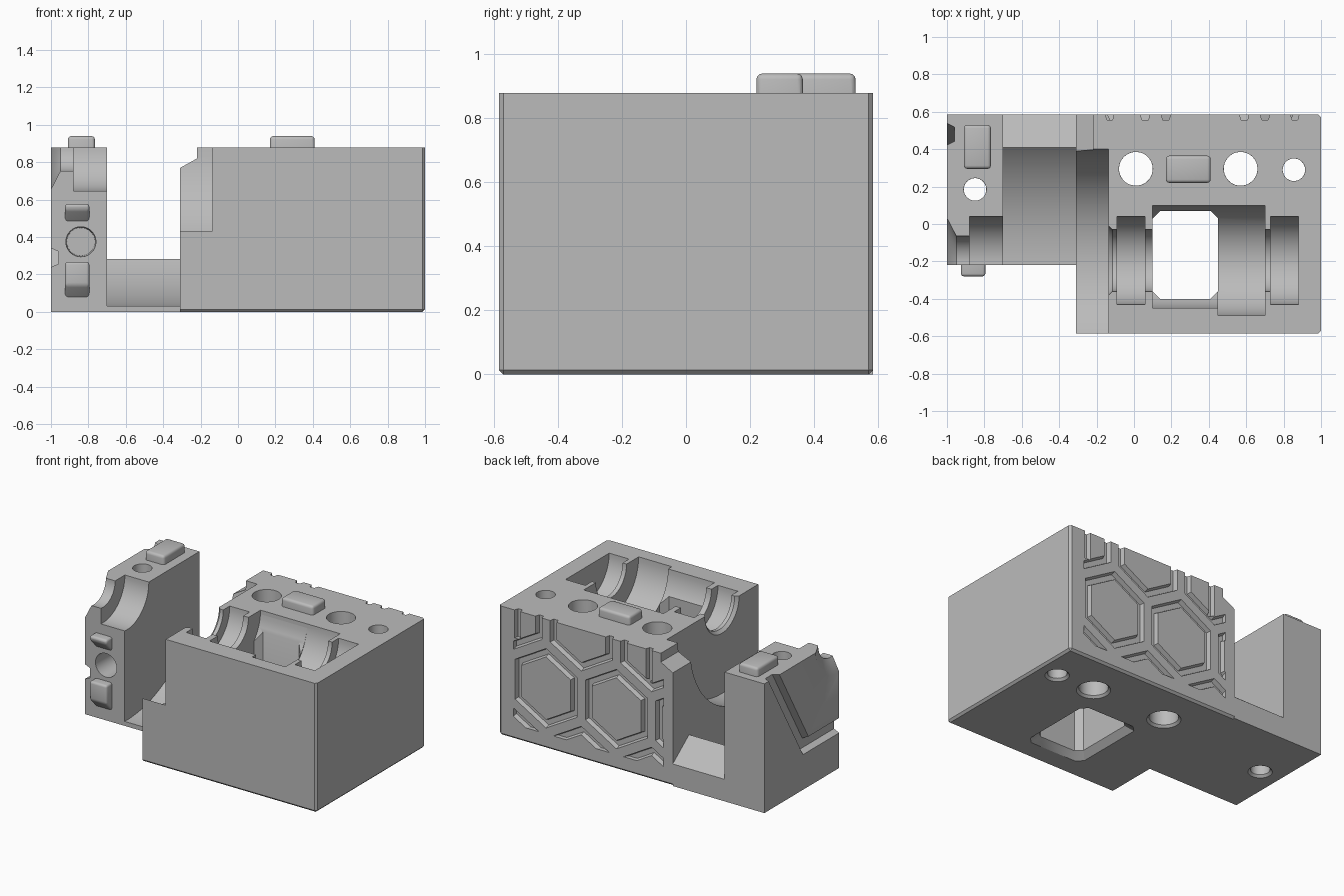
import bpy, bmesh
from math import cos, sin, pi, radians, sqrt
from mathutils import Vector

cube = bpy.data.objects.get("Cube")
if cube:
    bpy.data.objects.remove(cube, do_unlink=True)

grey = bpy.data.materials.new("plain_grey")
grey.use_nodes = True
colour = (0.5, 0.5, 0.5, 1)
grey.diffuse_color = colour
grey.node_tree.nodes["Principled BSDF"].inputs["Base Color"].default_value = colour

AY, AZ = -0.195, 0.88      # bearing axis, running along x
TOP, BACK = 0.88, 0.585


def loft(name, rings, loop=False):
    """Skin equal rings of points; cap the ends unless looped."""
    bm = bmesh.new()
    vs = [[bm.verts.new(p) for p in r] for r in rings]
    n = len(vs[0])
    pairs = list(zip(vs, vs[1:])) + ([(vs[-1], vs[0])] if loop else [])
    for a, b in pairs:
        for i in range(n):
            bm.faces.new((a[i], a[(i + 1) % n], b[(i + 1) % n], b[i]))
    if not loop:
        bm.faces.new(vs[0])
        bm.faces.new(vs[-1])
    bmesh.ops.recalc_face_normals(bm, faces=bm.faces)
    me = bpy.data.meshes.new(name)
    bm.to_mesh(me)
    bm.free()
    me.materials.append(grey)
    ob = bpy.data.objects.new(name, me)
    bpy.context.collection.objects.link(ob)
    return ob


def box(name, x, y, z):
    return loft(name, [[(x[i], y[j], h) for i, j in ((0, 0), (1, 0), (1, 1), (0, 1))] for h in z])


def along_x(name, profile, x0, x1):
    return loft(name, [[(x, y, z) for y, z in profile] for x in (x0, x1)])


def turned(axis, u, v, stations):
    """Round cutter from (position, radius) stations along an axis."""
    def put(p, a, b):
        return {"x": (p, a, b), "y": (a, p, b), "z": (a, b, p)}[axis]
    angles = [2 * pi * i / 64 for i in range(64)]
    return loft("cutter", [[put(p, u + r * cos(t), v + r * sin(t)) for t in angles]
                           for p, r in stations])


def bearing(x0, x1, r0, r1=None):
    return turned("x", AY, AZ, [(x0, r0), (x1, r1 or r0)])


def groove(path, width, depth, place, loop=False):
    """Mitred groove cutter; place(u, v, d) puts depth d into the face."""
    pts = [Vector(p) for p in path]
    n, rings = len(pts), []
    for i, p in enumerate(pts):
        a = p - pts[i - 1] if loop or i else pts[1] - p
        b = pts[(i + 1) % n] - p if loop or i < n - 1 else a
        a, b = a.normalized(), b.normalized()
        na, nb = Vector((-a.y, a.x)), Vector((-b.y, b.x))
        m = (na + nb) / (1 + na.dot(nb))
        section = ((-.5, 0), (.5, 0), (.3, depth), (-.3, depth))
        lip = 0.01
        rings.append([place(*(p + m * width * s), d if d else -lip) for s, d in section])
    return loft("cutter", rings, loop)


def clip(ob, co, no):
    """Trim away the part of a cutter beyond a plane."""
    bm = bmesh.new()
    bm.from_mesh(ob.data)
    bmesh.ops.bisect_plane(bm, geom=bm.verts[:] + bm.edges[:] + bm.faces[:],
                           plane_co=co, plane_no=no, clear_outer=True)
    bmesh.ops.holes_fill(bm, edges=[e for e in bm.edges if e.is_boundary], sides=0)
    bmesh.ops.recalc_face_normals(bm, faces=bm.faces)
    bm.to_mesh(ob.data)
    bm.free()


def bake(ob):
    me = bpy.data.meshes.new_from_object(ob.evaluated_get(bpy.context.evaluated_depsgraph_get()))
    ob.modifiers.clear()
    ob.data = me


def cut(ob, cutters):
    cutters = [c for c in cutters if len(c.data.polygons)]
    for c in cutters:
        mod = ob.modifiers.new("cut", "BOOLEAN")
        mod.operation, mod.solver, mod.object = "DIFFERENCE", "EXACT", c
    bake(ob)
    for c in cutters:
        bpy.data.objects.remove(c, do_unlink=True)


def bevel(ob, width, segments, test):
    bm = bmesh.new()
    bm.from_mesh(ob.data)
    edges = [e for e in bm.edges if test(*(v.co for v in e.verts))]
    bmesh.ops.bevel(bm, geom=edges, offset=width, segments=segments, affect="EDGES", profile=0.5)
    bm.to_mesh(ob.data)
    bm.free()


# Main block with its chamfered outer edges
block = box("main_block", (-0.31, 1), (-BACK, BACK), (0, TOP))
bevel(block, 0.014, 1, lambda a, b: max(a.x, b.x) > 0.9 and
      ((a.x > 0.9 and b.x > 0.9 and abs(a.y - b.y) < 0.01) or max(a.z, b.z) < 0.01))

# Bearing seats, wheel recess and the shaped back corner
cuts = [bearing(-0.4, -0.135, 0.595), bearing(-0.2, 0.75, 0.165),
        bearing(-0.136, -0.115, 0.185, 0.165),
        bearing(-0.09, 0.06, 0.235), bearing(0.45, 0.7, 0.295), bearing(0.73, 0.88, 0.235),
        turned("x", -0.175, AZ, [(0.1, 0.275), (0.451, 0.275)]),
        loft("cutter", [[(x, y, z) for x, z in ((-0.4, 0.72), (-0.31, 0.77), (-0.22, 0.82),
                                               (-0.22, 1), (-0.4, 1))] for y in (0.3, 0.7)])]


# Square drain with clipped corners and a flared mouth
def drain_ring(z, grow):
    hx, hy, c = 0.175 + grow, 0.235 + grow, 0.04
    corner = ((hx, hy - c), (hx - c, hy), (c - hx, hy), (-hx, hy - c),
              (-hx, c - hy), (c - hx, -hy), (hx - c, -hy), (hx, c - hy))
    return [(0.275 + x, -0.165 + y, z) for x, y in corner]


cuts.append(loft("cutter", [drain_ring(-0.01, 0.05), drain_ring(0.04, 0), drain_ring(TOP, 0)]))


def bolt_hole(x, y, r):
    return turned("z", x, y, [(-0.01, r + 0.025), (0.015, r), (TOP - 0.005, r), (1, r + 0.01)])


cuts += [bolt_hole(0.01, 0.295, 0.09), bolt_hole(0.57, 0.295, 0.09), bolt_hole(0.855, 0.29, 0.06)]


# Honeycomb grooves on the back face
def on_back(u, v, d):
    return (u, BACK - d, v)


pitch = 0.53
side = pitch / sqrt(3)
for row in (-1, 0, 1):
    for col in range(-1, 3):
        cx = 0.115 + pitch * (col + (0.5 if row else 0))
        cz = 0.41 + row * side * 1.5
        if cx > 1.1:
            continue
        ring = [(cx + 0.242 * sin(k * pi / 3), cz + 0.242 * cos(k * pi / 3)) for k in range(6)]
        g = groove(ring, 0.055, 0.03, on_back, True)
        for co, no in (((0.89, 0, 0), (1, 0, 0)), ((-0.24, 0, 0), (-1, 0, 0)),
                       ((0, 0, 0.1), (0, 0, -1))):
            clip(g, co, no)
        cuts.append(g)
cuts.append(groove([(0.86, 0.69), (0.86, 0.95)], 0.05, 0.029, on_back))
cuts.append(groove([(-0.13, 0.66), (-0.13, 0.95)], 0.05, 0.029, on_back))
cut(block, cuts)

# Side arm with bearing seat, bolt holes and slanted side groove
arm = box("side_arm", (-1, -0.7), (-0.22, BACK), (0, TOP))
cut(arm, [bearing(-0.88, -0.6, 0.235), bearing(-1.1, -0.87, 0.13),
          bearing(-1.01, -0.95, 0.245, 0.13),
          bolt_hole(-0.85, 0.185, 0.06),
          turned("y", -0.84, 0.375, [(-0.3, 0.085), (-0.215, 0.08), (0.02, 0.075)]),
          groove([(0.55, 1.0), (0.14, 0.29), (-0.3, 0.29)], 0.11, 0.04,
                 lambda u, v, d: (-1 + d, u, v))])

# Curved bridge joining block and arm
R = 0.85
ys = [0.41 - 0.63 * i / 32 for i in range(33)]
bridge = along_x("curved_bridge", [(-0.22, 0), (BACK, 0), (BACK, 0.15)] +
                 [(y, AZ - sqrt(R * R - (y - AY) ** 2)) for y in ys], -0.7, -0.31)

# Locating pegs on top and on the arm front
pegs = [box("top_peg", (0.17, 0.41), (0.22, 0.365), (TOP - 0.02, 0.94)),
        box("arm_top_peg", (-0.91, -0.765), (0.295, 0.53), (TOP - 0.02, 0.94))]
for p in pegs:
    bevel(p, 0.018, 3, lambda a, b: max(a.z, b.z) > 0.9)
for name, lo, hi in (("upper_front_peg", 0.485, 0.578), ("lower_front_peg", 0.08, 0.268)):
    p = along_x(name, [(-0.21, lo - 0.01), (-0.28, lo + 0.062), (-0.28, hi), (-0.21, hi)],
                -0.925, -0.795)
    bevel(p, 0.015, 3, lambda a, b: max(a.y, b.y) < -0.25 or
          (min(a.y, b.y) < -0.25 and abs(a.x - b.x) < 0.01))
    pegs.append(p)

# Smooth round walls while keeping edges crisp
bpy.ops.object.select_all(action="DESELECT")
for ob in [block, arm, bridge] + pegs:
    ob.select_set(True)
    bpy.context.view_layer.objects.active = ob
bpy.ops.object.shade_smooth_by_angle(angle=radians(30))
